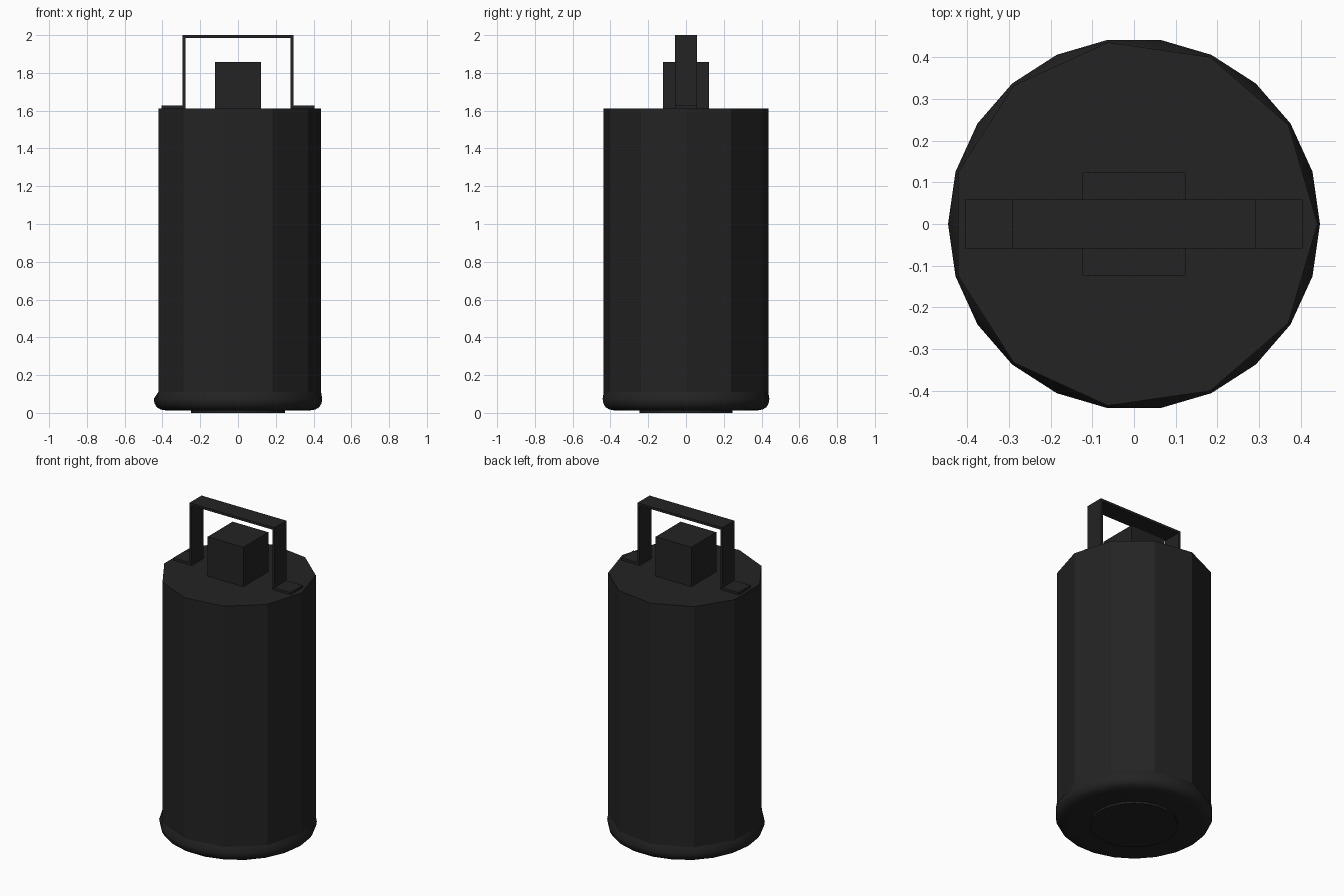
import bpy, bmesh, math

cube = bpy.data.objects.get("Cube")
if cube:
    bpy.data.objects.remove(cube)

black = bpy.data.materials.new("matte_black")
black.use_nodes = True
colour = (0.017, 0.017, 0.017, 1)
black.diffuse_color = colour
black.node_tree.nodes["Principled BSDF"].inputs["Base Color"].default_value = colour

SIDES = 11
BODY_R, BODY_TOP, BODY_BOTTOM = 0.44, 1.612, 0.11


def finish(name, bm, smooth=False):
    bmesh.ops.recalc_face_normals(bm, faces=bm.faces[:])
    mesh = bpy.data.meshes.new(name)
    bm.to_mesh(mesh)
    bm.free()
    mesh.materials.append(black)
    obj = bpy.data.objects.new(name, mesh)
    bpy.context.collection.objects.link(obj)
    if smooth:
        bpy.ops.object.select_all(action='DESELECT')
        obj.select_set(True)
        bpy.context.view_layer.objects.active = obj
        bpy.ops.object.shade_smooth_by_angle(angle=math.radians(50))
    return obj


def ring(bm, count, z, radius):
    """Loop of vertices; radius is a function of the vertex index."""
    step = math.tau / count
    return [bm.verts.new((radius(i) * math.cos(i * step),
                          radius(i) * math.sin(i * step), z)) for i in range(count)]


def loft(name, count, levels, smooth=False):
    """Skin stacked loops and cap both ends."""
    bm = bmesh.new()
    loops = [ring(bm, count, z, r) for r, z in levels]
    for a, b in zip(loops, loops[1:]):
        for i in range(count):
            j = (i + 1) % count
            bm.faces.new((a[i], a[j], b[j], b[i]))
    bm.faces.new(loops[0])
    bm.faces.new(loops[-1])
    return finish(name, bm, smooth)


def const(r):
    return lambda i: r


def faceted(i):
    # corners and edge midpoints of the body polygon
    return BODY_R if i % 2 == 0 else BODY_R * math.cos(math.pi / SIDES)


# Faceted canister body
loft("body", SIDES, [(const(BODY_R), BODY_BOTTOM), (const(BODY_R), BODY_TOP)])

# Rounded base, blending from the body polygon to twice as many sides
base_profile = [(0.446, 0.075), (0.442, 0.05), (0.43, 0.03), (0.41, 0.018), (0.375, 0.012)]
loft("base_rim", SIDES * 2,
     [(faceted, BODY_BOTTOM)] + [(const(r), z) for r, z in base_profile], smooth=True)

# Thin disc under the base
loft("base_disc", SIDES * 2, [(const(0.25), 0.02), (const(0.25), 0)])

# Square cap block on the lid
bm = bmesh.new()
bmesh.ops.create_cube(bm, size=0.246)
bmesh.ops.translate(bm, verts=bm.verts[:], vec=(0, 0, 1.735))
finish("cap_block", bm)

# Strap handle: half outline in x and z, mirrored and extruded along y
T = 0.015
half = [(0.405, BODY_TOP), (0.405, BODY_TOP + T), (0.293, BODY_TOP + T), (0.293, 2.0)]
inner = [(0.293 - T, 2.0 - T), (0.293 - T, BODY_TOP)]
outline = half + [(-x, z) for x, z in reversed(half)]
outline += [(-x, z) for x, z in reversed(inner)] + inner
bm = bmesh.new()
face = bm.faces.new([bm.verts.new((x, -0.059, z)) for x, z in outline])
extruded = bmesh.ops.extrude_face_region(bm, geom=[face], use_keep_orig=True)
moved = [v for v in extruded["geom"] if isinstance(v, bmesh.types.BMVert)]
bmesh.ops.translate(bm, verts=moved, vec=(0, 0.118, 0))
finish("handle", bm)
